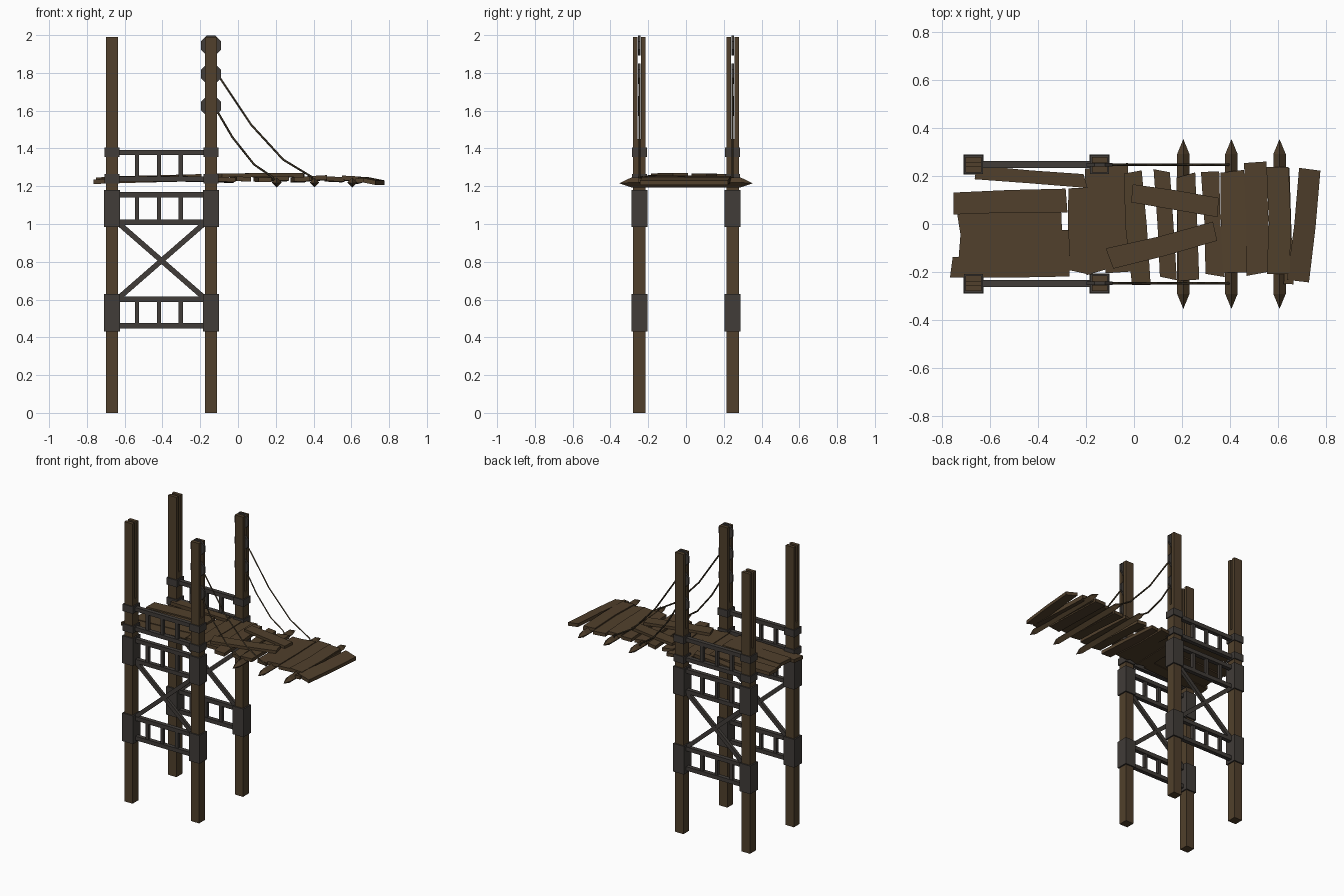
import bpy, bmesh, math, random
from mathutils import Vector, Matrix

if "Cube" in bpy.data.objects:
    bpy.data.objects.remove(bpy.data.objects["Cube"])

random.seed(4)

def material(name, rgb):
    m = bpy.data.materials.new(name)
    m.diffuse_color = (*rgb, 1)
    m.use_nodes = True
    m.node_tree.nodes["Principled BSDF"].inputs["Base Color"].default_value = m.diffuse_color
    return m

WOOD = material("dark_wood", (0.082, 0.051, 0.025))
IRON = material("dark_iron", (0.052, 0.045, 0.040))
ROPE = material("rope_brown", (0.055, 0.040, 0.022))

def finish(bm, name, mat):
    bmesh.ops.recalc_face_normals(bm, faces=bm.faces)
    me = bpy.data.meshes.new(name)
    bm.to_mesh(me)
    bm.free()
    me.materials.append(mat)
    ob = bpy.data.objects.new(name, me)
    bpy.context.collection.objects.link(ob)
    return ob

def mirror_y(ob):
    # copy the part to the other side of the bridge
    mod = ob.modifiers.new("mirror", 'MIRROR')
    mod.use_axis = (False, True, False)
    return ob

def box(name, mat, x, y, z):
    # box from (min, max) ranges
    bm = bmesh.new()
    size = [b - a for a, b in (x, y, z)]
    mid = [(a + b) / 2 for a, b in (x, y, z)]
    bmesh.ops.create_cube(bm, size=1, matrix=Matrix.Translation(mid) @ Matrix.Diagonal((*size, 1)))
    return finish(bm, name, mat)

def bar(name, mat, p, q, width, depth):
    # square bar between two points of an xz plane
    p, q = Vector(p), Vector(q)
    d = q - p
    bm = bmesh.new()
    m = (Matrix.Translation((p + q) / 2) @ Matrix.Rotation(-math.atan2(d.z, d.x), 4, 'Y')
         @ Matrix.Diagonal((d.length, depth, width, 1)))
    bmesh.ops.create_cube(bm, size=1, matrix=m)
    return finish(bm, name, mat)

def plank(name, a, b, width, z0, z1, thick=0.024, jag=0.014, roll=0):
    # rough board from a to b (xy), with uneven ends and edges
    a, b = Vector((*a, z0)), Vector((*b, z1))
    d = b - a
    side = Vector((-d.y, d.x, 0)).normalized()
    along = d.normalized()
    bm = bmesh.new()
    rings = []
    for t in (0, 0.5, 1):
        pts = []
        for s in (-1, 1):
            end = random.uniform(-jag, jag) if t != 0.5 else 0
            w = width / 2 + random.uniform(-0.006, 0.006)
            pts.append(a + d * t + along * end + side * s * w + Vector((0, 0, s * roll)))
        up = Vector((0, 0, thick / 2))
        rings.append([bm.verts.new(p) for p in (pts[0] - up, pts[1] - up, pts[1] + up, pts[0] + up)])
    for r, s in zip(rings, rings[1:]):
        for i in range(4):
            bm.faces.new((r[i], r[(i + 1) % 4], s[(i + 1) % 4], s[i]))
    bm.faces.new(rings[0])
    bm.faces.new(rings[-1])
    return finish(bm, name, WOOD)

# posts: solid below, slotted top made of two cheeks
POSTS = (("rear", -0.667), ("front", -0.143))
Y = 0.247
for label, x in POSTS:
    xr = (x - 0.0325, x + 0.0325)
    mirror_y(box(label + "_post", WOOD, xr, (Y - 0.0325, Y + 0.0325), (0, 1.45)))
    for s, side in ((-1, "inner"), (1, "outer")):
        yr = sorted((Y + s * 0.009, Y + s * 0.0325))
        mirror_y(box(f"{label}_post_{side}_cheek", WOOD, xr, yr, (1.45, 1.99)))
    # iron collars
    for i, (z0, z1, r) in enumerate(((0.43, 0.63, 0.042), (0.985, 1.18, 0.042),
                                     (1.215, 1.265, 0.04), (1.355, 1.405, 0.04))):
        mirror_y(box(f"{label}_collar_{i}", IRON, (x - r, x + r), (Y - r, Y + r), (z0, z1)))

# iron side frames: pairs of rails with short uprights
for i, (lo, hi) in enumerate(((0.462, 0.602), (1.01, 1.155), (1.238, 1.378))):
    for part, z in (("lower", lo), ("upper", hi)):
        mirror_y(box(f"{part}_rail_{i}", IRON, (-0.65, -0.16), (Y - 0.015, Y + 0.015), (z - 0.014, z + 0.014)))
    for x in (-0.535, -0.419, -0.303):
        mirror_y(box(f"rail_upright_{i}", IRON, (x - 0.011, x + 0.011), (Y - 0.011, Y + 0.011), (lo, hi)))
# cross braces
mirror_y(bar("brace_up", IRON, (-0.645, Y, 0.597), (-0.165, Y, 1.015), 0.028, 0.022))
mirror_y(bar("brace_down", IRON, (-0.645, Y, 1.015), (-0.165, Y, 0.597), 0.028, 0.020))

# octagonal pulleys in the front post slots
for z in (1.945, 1.795, 1.625):
    bm = bmesh.new()
    m = (Matrix.Translation((-0.143, Y, z)) @ Matrix.Rotation(math.pi / 2, 4, 'X')
         @ Matrix.Rotation(math.pi / 8, 4, 'Z'))
    bmesh.ops.create_cone(bm, cap_ends=True, segments=8, radius1=0.058, radius2=0.058, depth=0.014, matrix=m)
    mirror_y(finish(bm, "pulley", IRON))

# ropes from pulleys down to the cross logs
def rope(name, pts):
    cu = bpy.data.curves.new(name, 'CURVE')
    cu.dimensions = '3D'
    cu.bevel_depth = 0.0055
    cu.bevel_resolution = 0
    cu.use_fill_caps = True
    for side in (-Y, Y):
        sp = cu.splines.new('POLY')
        sp.points.add(len(pts) - 1)
        for p, (x, z) in zip(sp.points, pts):
            p.co = (x, side, z, 1)
    cu.materials.append(ROPE)
    bpy.context.collection.objects.link(bpy.data.objects.new(name, cu))

rope("long_rope", [(-0.13, 1.82), (-0.09, 1.765), (0.07, 1.525), (0.24, 1.34), (0.39, 1.25), (0.40, 1.22)])
rope("short_rope", [(-0.13, 1.64), (-0.10, 1.58), (-0.03, 1.46), (0.085, 1.315), (0.18, 1.25), (0.20, 1.22)])

# sharpened cross logs with diamond section
for x in (0.205, 0.405, 0.605):
    bm = bmesh.new()
    rot = Matrix.Translation((x, 0, 1.22)) @ Matrix.Rotation(math.pi / 2, 4, 'X')
    bmesh.ops.create_cone(bm, cap_ends=False, segments=4, radius1=0.026, radius2=0.026, depth=0.58, matrix=rot)
    for e in [e for e in bm.edges if e.is_boundary]:
        tip = Vector((x, math.copysign(0.353, e.verts[0].co.y), 1.215))
        bm.faces.new((e.verts[0], e.verts[1], bm.verts.new(tip)))
    bmesh.ops.remove_doubles(bm, verts=bm.verts, dist=0.0005)
    finish(bm, "spiked_cross_log", WOOD)

# lengthwise deck boards at the rear: start, end, width, heights
for a, b, w, z0, z1 in (
        ((-0.745, 0.085), (-0.29, 0.10), 0.10, 1.235, 1.245),
        ((-0.725, 0.005), (-0.31, 0.02), 0.09, 1.226, 1.236),
        ((-0.725, -0.085), (-0.27, -0.075), 0.11, 1.230, 1.242),
        ((-0.765, -0.185), (-0.28, -0.175), 0.085, 1.224, 1.238),
        ((-0.66, 0.215), (-0.20, 0.175), 0.06, 1.240, 1.252)):
    plank("rear_deck_board", a, b, w, z0, z1)

# crosswise deck boards: low-y x, high-y x, low y, high y, width, height
for x0, x1, y0, y1, w, z in (
        (-0.24, -0.225, -0.205, 0.15, 0.09, 1.236),
        (-0.155, -0.16, -0.20, 0.24, 0.09, 1.240),
        (-0.065, -0.075, -0.21, 0.24, 0.095, 1.236),
        (0.03, -0.005, -0.25, 0.225, 0.085, 1.238),
        (0.145, 0.115, -0.23, 0.225, 0.075, 1.234),
        (0.225, 0.215, -0.225, 0.20, 0.08, 1.242),
        (0.335, 0.32, -0.215, 0.225, 0.075, 1.238),
        (0.42, 0.405, -0.215, 0.215, 0.10, 1.244),
        (0.515, 0.505, -0.21, 0.25, 0.09, 1.238),
        (0.605, 0.60, -0.22, 0.225, 0.095, 1.242),
        (0.645, 0.635, -0.255, 0.22, 0.035, 1.230)):
    plank("cross_deck_board", (x0, y0), (x1, y1), w, z, z + random.uniform(-0.006, 0.006), roll=random.uniform(-0.003, 0.003))
plank("end_deck_board", (0.68, -0.24), (0.733, 0.225), 0.088, 1.228, 1.228, jag=0.004, roll=-0.009 * -1)

# loose patch boards laid diagonally on top
plank("patch_board_back", (-0.005, 0.13), (0.35, 0.07), 0.08, 1.258, 1.256, 0.02, 0.006)
plank("patch_board_front", (-0.10, -0.145), (0.335, -0.03), 0.085, 1.258, 1.260, 0.02, 0.006)
